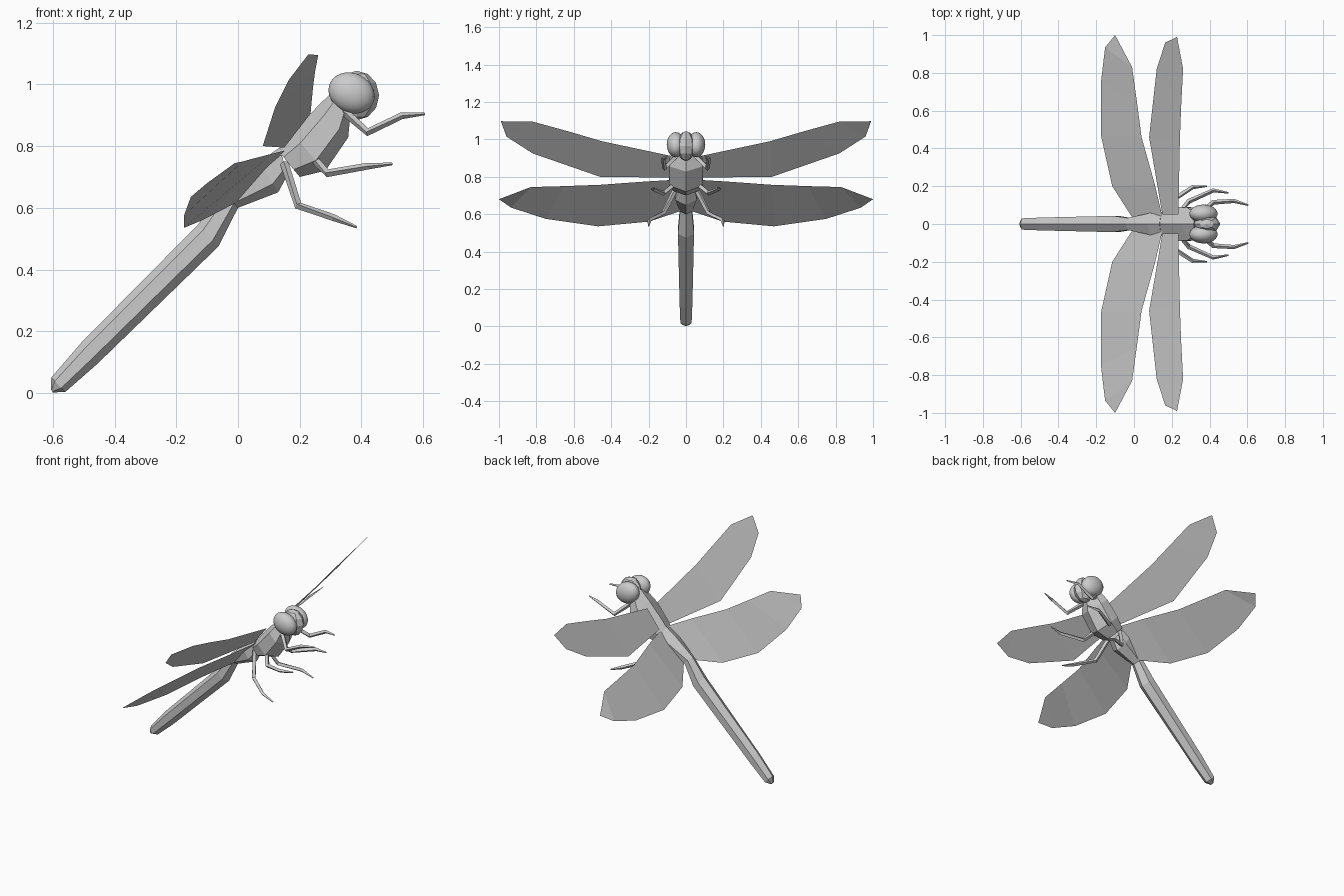
import bpy, bmesh
from mathutils import Vector

if "Cube" in bpy.data.objects:
    bpy.data.objects.remove(bpy.data.objects["Cube"])


def add_object(name, bm, mirror=False):
    bmesh.ops.recalc_face_normals(bm, faces=bm.faces)
    me = bpy.data.meshes.new(name)
    bm.to_mesh(me)
    bm.free()
    ob = bpy.data.objects.new(name, me)
    bpy.context.collection.objects.link(ob)
    if mirror:
        m = ob.modifiers.new("mirror", 'MIRROR')
        m.use_axis = (False, True, False)
        m.use_mirror_merge = False
    return ob


def loft(bm, rings):
    """Skin closed rings and cap both ends."""
    rings = [[bm.verts.new(p) for p in r] for r in rings]
    n = len(rings[0])
    for a, b in zip(rings, rings[1:]):
        for i in range(n):
            j = (i + 1) % n
            bm.faces.new((a[i], a[j], b[j], b[i]))
    bm.faces.new(rings[0])
    bm.faces.new(rings[-1])


def hexagon(top, bottom, w):
    """Six-sided section with one corner on top and one below."""
    t, b = Vector((top[0], 0, top[1])), Vector((bottom[0], 0, bottom[1]))
    hi, lo, side = t.lerp(b, 0.25), t.lerp(b, 0.72), Vector((0, w, 0))
    return [t, hi + side, lo + side, b, lo - side, hi - side]


def body(name, sections):
    bm = bmesh.new()
    loft(bm, [hexagon(*s) for s in sections])
    add_object(name, bm)


# Abdomen: slim tail, waist and swelling (top xz, bottom xz, half width)
body("abdomen", [
    ((-.606, .012), (-.600, .002), .012),
    ((-.605, .050), (-.560, .003), .030),
    ((-.504, .167), (-.455, .095), .034),
    ((-.130, .545), (-.063, .475), .043),
    ((-.045, .655), (.000, .600), .032),
    ((.070, .750), (.130, .650), .058),
    ((.135, .795), (.160, .705), .048)])

# Thorax
body("thorax", [
    ((.130, .785), (.200, .700), .066),
    ((.175, .840), (.283, .720), .090),
    ((.254, .925), (.357, .828), .088),
    ((.315, .985), (.365, .910), .055)])

# Head: faceted middle with two smooth eyes
bpy.ops.mesh.primitive_uv_sphere_add(segments=8, ring_count=6, radius=1,
                                     location=(.385, 0, .964))
head = bpy.context.object
head.name = "head"
head.scale = (.072, .05, .08)

bpy.ops.mesh.primitive_uv_sphere_add(segments=24, ring_count=14, radius=1)
for s in (1, -1):
    if s < 0:
        bpy.ops.mesh.primitive_uv_sphere_add(segments=24, ring_count=14, radius=1)
    eye = bpy.context.object
    eye.name = "left_eye" if s > 0 else "right_eye"
    eye.location = (.368, s * .055, .972)
    eye.scale = (.077, .048, .064)
    eye.rotation_euler = (0, .45, 0)
    bpy.ops.object.shade_smooth()


def wing(name, lead, trail, tip):
    """Thin membrane: strip between leading and trailing edge plus a tip."""
    bm = bmesh.new()
    a = [bm.verts.new(p) for p in lead]
    b = [bm.verts.new(p) for p in trail]
    t = bm.verts.new(tip)
    for i in range(len(a) - 1):
        bm.faces.new((a[i], a[i + 1], b[i + 1], b[i]))
    bm.faces.new((a[-1], t, b[-1]))
    add_object(name, bm, mirror=True)


# Wings
wing("front_wings",
     [(.235, .05, .905), (.243, .45, .99), (.25, .63, 1.043), (.26, .82, 1.095)],
     [(.150, .05, .795), (.080, .46, .80), (.12, .82, .925), (.165, .96, 1.015)],
     (.228, .99, 1.097))
wing("rear_wings",
     [(.15, .04, .785), (.11, .21, .775), (.04, .46, .757), (.015, .65, .75), (-.01, .83, .745)],
     [(.00, .02, .62), (-.115, .20, .56), (-.175, .47, .535), (-.175, .75, .575), (-.153, .935, .635)],
     (-.10, 1.0, .68))


def leg(name, points, radii):
    """Four-sided tapered limb along a path."""
    pts = [Vector(p) for p in points]
    rings = []
    for i, p in enumerate(pts):
        d = (pts[min(i + 1, len(pts) - 1)] - pts[max(i - 1, 0)]).normalized()
        u = d.cross(Vector((0, 1, 0))).normalized()
        v = d.cross(u)
        r = radii[i]
        rings.append([p + u * r, p + v * r, p - u * r, p - v * r])
    bm = bmesh.new()
    loft(bm, rings)
    add_object(name, bm, mirror=True)


# Legs
taper = (.014, .013, .011, .004)
leg("front_legs", [(.34, .05, .915), (.42, .115, .845), (.53, .122, .898), (.605, .10, .904)], taper)
leg("middle_legs", [(.24, .06, .765), (.29, .12, .712), (.42, .178, .735), (.50, .165, .742)], taper)
leg("rear_legs", [(.15, .05, .745), (.195, .12, .607), (.31, .195, .568), (.385, .20, .537)], taper)
